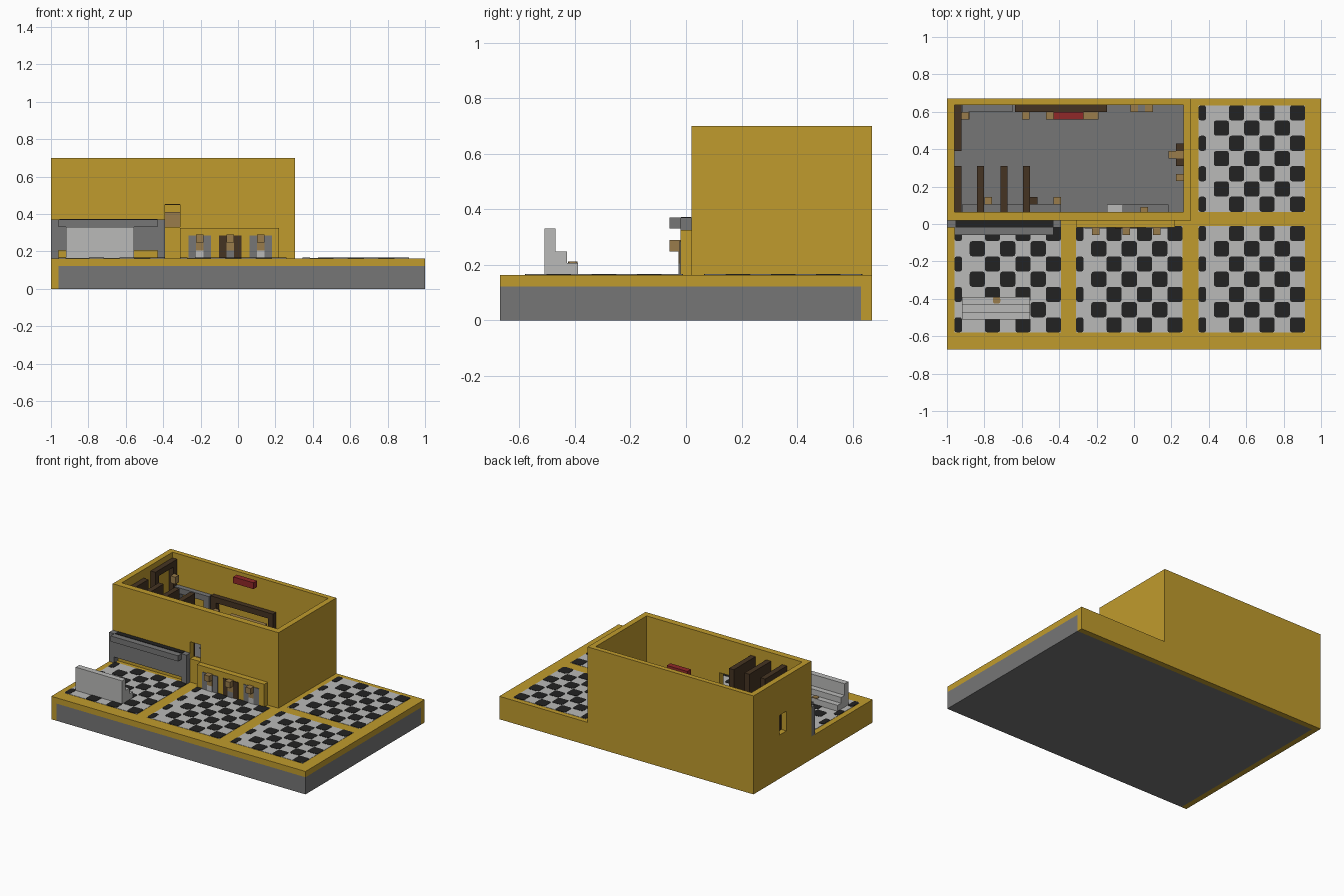
import bpy, bmesh
from mathutils import Vector

cube = bpy.data.objects.get("Cube")
if cube:
    bpy.data.objects.remove(cube, do_unlink=True)


def material(name, rgb):
    m = bpy.data.materials.new(name)
    m.use_nodes = True
    m.diffuse_color = (*rgb, 1)
    m.node_tree.nodes["Principled BSDF"].inputs["Base Color"].default_value = (*rgb, 1)
    return m


MUSTARD = material("mustard", (0.53, 0.33, 0.026))
GREY = material("grey", (0.18, 0.18, 0.18))
LIGHT = material("light_grey", (0.49, 0.49, 0.48))
BLACK = material("black", (0.016, 0.016, 0.016))
BROWN = material("dark_brown", (0.06, 0.034, 0.016))
TAN = material("tan", (0.32, 0.20, 0.07))
RED = material("red", (0.28, 0.022, 0.022))

FLOOR = 0.163   # top of the base slab
TOP = 0.70      # top of the room walls
V = 0.0407      # one block unit


def boxes(name, mat, ranges, bevel=0):
    """One object made of boxes given as ((x0, x1), (y0, y1), (z0, z1))."""
    bm = bmesh.new()
    for r in ranges:
        lo, hi = Vector([a[0] for a in r]), Vector([a[1] for a in r])
        verts = bmesh.ops.create_cube(bm, size=1)["verts"]
        for v in verts:
            v.co = Vector([(lo[i] + hi[i]) / 2 + v.co[i] * (hi[i] - lo[i]) for i in range(3)])
    if bevel:
        upright = [e for e in bm.edges if abs(e.verts[0].co.z - e.verts[1].co.z) > 1e-4]
        bmesh.ops.bevel(bm, geom=upright, offset=bevel, segments=2, profile=0.5, affect="EDGES")
    mesh = bpy.data.meshes.new(name)
    bm.to_mesh(mesh)
    bm.free()
    mesh.materials.append(mat)
    ob = bpy.data.objects.new(name, mesh)
    bpy.context.collection.objects.link(ob)
    return ob


def frame(name, mat, axis, u, depth, z, w=V):
    """Open rectangular frame spanning u along x or y."""
    parts = [((u[0], u[0] + w), z), ((u[1] - w, u[1]), z),
             ((u[0] + w, u[1] - w), (z[1] - w, z[1]))]
    order = (lambda a: (a, depth)) if axis == "x" else (lambda a: (depth, a))
    return boxes(name, mat, [(*order(a), zz) for a, zz in parts])


def cut(ob, cutter):
    mod = ob.modifiers.new("cut", "BOOLEAN")
    mod.operation = "DIFFERENCE"
    mod.solver = "EXACT"
    mod.object = cutter
    bpy.context.view_layer.objects.active = ob
    bpy.ops.object.modifier_apply(modifier=mod.name)
    bpy.data.objects.remove(cutter, do_unlink=True)


# Base: grey foundation wrapped by a mustard slab, left strip and back strip
boxes("foundation", GREY, [((-0.96, 1), (-0.67, 0.63), (0, 0.122))])
boxes("base_slab", MUSTARD, [((-1, 1), (-0.67, 0.67), (0.122, FLOOR)),
                             ((-1, -0.96), (-0.67, 0.67), (0, 0.122)),
                             ((-0.96, 1), (0.63, 0.67), (0, 0.122))])

# Room walls with a side window and a front hatch
walls = boxes("room_walls", MUSTARD, [((-1, 0.305), (0.02, 0.67), (FLOOR, TOP))])
cut(walls, boxes("room_cutter", MUSTARD, [((-0.96, 0.265), (0.065, 0.635), (0, 1))]))
cut(walls, boxes("window_cutter", MUSTARD, [((-1.1, -0.9), (0.30, 0.38), (0.31, 0.45))]))
cut(walls, boxes("hatch_cutter", MUSTARD, [((-0.39, -0.31), (-0.1, 0.1), (0.33, 0.45))]))
boxes("room_floor", GREY, [((-0.96, 0.265), (0.065, 0.635), (FLOOR, FLOOR + 0.002))])
boxes("floor_squares", GREY, [((-0.80 + i * 4 * V, -0.72 + i * 4 * V), (y, y + 2 * V),
                               (FLOOR, FLOOR + 0.006)) for i in range(6) for y in (0.15, 0.475)])

# Checkered floors, seven by seven tiles, left column cut to half width
for place, x, y in (("front_right_side", -0.96, -0.58), ("front_middle", -0.31, -0.58),
                    ("front_left_side", 0.345, -0.58), ("back_left_side", 0.345, 0.065)):
    s = 14 * V
    boxes(place + "_floor", LIGHT, [((x, x + s), (y, y + s), (FLOOR, FLOOR + 0.002))])
    tiles = []
    for i in range(7):
        for j in range(7):
            if (i + j) % 2 == 0:
                a, b = x + i * 2 * V, y + j * 2 * V
                tiles.append(((a, a + (V if i == 0 else 2 * V)), (b, b + 2 * V),
                              (FLOOR, FLOOR + 0.004)))
    boxes(place + "_tiles", BLACK, tiles, bevel=0.013)

# Stepped bench
boxes("bench", LIGHT, [((-0.92, -0.555), (y, y + V), (FLOOR, z))
                       for y, z in ((-0.51, 0.33), (-0.47, 0.248), (-0.43, 0.207))])
boxes("bench_patch", TAN, [((-0.755, -0.715), (-0.425, -0.39), (0.207, 0.212))], bevel=0.01)

# Shelter panel against the front wall, open at the bottom
boxes("shelter_panel", GREY, [((-1, -0.96), (-0.02, 0.02), (FLOOR, 0.37)),
                              ((-0.43, -0.39), (-0.02, 0.02), (FLOOR, 0.37)),
                              ((-0.96, -0.43), (-0.02, 0.02), (0.204, 0.37))])
boxes("shelter_lip", GREY, [((-0.96, -0.43), (-0.06, -0.02), (0.33, 0.37))])
boxes("shelter_top", BLACK, [((-0.955, -0.43), (-0.018, 0.018), (0.37, 0.373))])

# Display panel with three niches and a projecting block in each
boxes("display_panel", MUSTARD, [((-0.31, 0.22), (-0.02, 0.02), (FLOOR, 0.326))])
for i, (mat, foot) in enumerate(((GREY, LIGHT), (BROWN, GREY), (GREY, LIGHT))):
    c = -0.205 + i * 4 * V
    boxes(f"niche_{i}", mat, [((c - 0.06, c + 0.06), (-0.024, -0.02), (FLOOR, 0.285))])
    boxes(f"niche_foot_{i}", foot, [((c - 0.02, c + 0.02), (-0.027, -0.02), (FLOOR, 0.205))])
    boxes(f"niche_block_{i}", TAN, [((c - 0.02, c + 0.02), (-0.06, -0.02), (0.248, 0.29)),
                                    ((c - 0.02, c + 0.02), (-0.027, -0.02), (0.205, 0.248))])

# Stall partitions
boxes("stall_partitions", BROWN, [((x, x + 0.038), (0.065, 0.31), (FLOOR, 0.64))
                                  for x in (-0.96, -0.84, -0.715, -0.593)])
boxes("stall_seats", TAN, [((x, x + V), (0.105, 0.145), (FLOOR, 0.29)) for x in (-0.80, -0.43)])
boxes("stall_cistern", BROWN, [((-0.555, -0.515), (0.105, 0.145), (FLOOR, 0.37))])
boxes("stall_ledge", GREY, [((-0.92, -0.39), (0.065, 0.105), (FLOOR, 0.25))])

# Frames and fittings on the back wall
frame("back_wall_frame", BROWN, "x", (-0.635, -0.145), (0.6, 0.635), (FLOOR, 0.49))
boxes("back_counter", TAN, [((-0.47, -0.19), (0.56, 0.6), (0.33, 0.41)),
                            ((-0.6, -0.56), (0.56, 0.6), (0.33, 0.41))])
boxes("red_sign", RED, [((-0.43, -0.27), (0.56, 0.6), (0.65, 0.695))])
frame("grey_wall_frame", GREY, "x", (-0.92, -0.65), (0.6, 0.635), (FLOOR, 0.48))
boxes("corner_block", TAN, [((-0.92, -0.88), (0.56, 0.6), (0.29, 0.37))])
boxes("back_side_blocks", TAN, [((x, x + V), (0.6, 0.635), (FLOOR, 0.33)) for x in (-0.02, 0.06)])
boxes("back_side_panel", GREY, [((0.02, 0.06), (0.6, 0.635), (FLOOR, 0.33))])

# Frame on the side wall by the window
frame("side_wall_frame", BROWN, "y", (0.39, 0.635), (-0.96, -0.923), (FLOOR, 0.66))
boxes("side_wall_block", TAN, [((-0.923, -0.885), (0.56, 0.6), (0.52, 0.57))])

# Fittings on the opposite wall and inside the front wall
boxes("door_plate", BROWN, [((0.225, 0.265), (0.31, 0.43), (FLOOR, 0.37))])
boxes("door_handle", TAN, [((0.185, 0.265), (0.35, 0.39), (0.33, 0.375)),
                           ((0.225, 0.265), (0.23, 0.268), (0.29, 0.33))])
boxes("front_ledge", GREY, [((-0.145, 0.185), (0.065, 0.105), (FLOOR, 0.25))])
boxes("front_basin", LIGHT, [((-0.145, -0.06), (0.065, 0.105), (0.25, 0.29))])
boxes("front_block", TAN, [((0.035, 0.075), (0.065, 0.09), (0.25, 0.29))])
